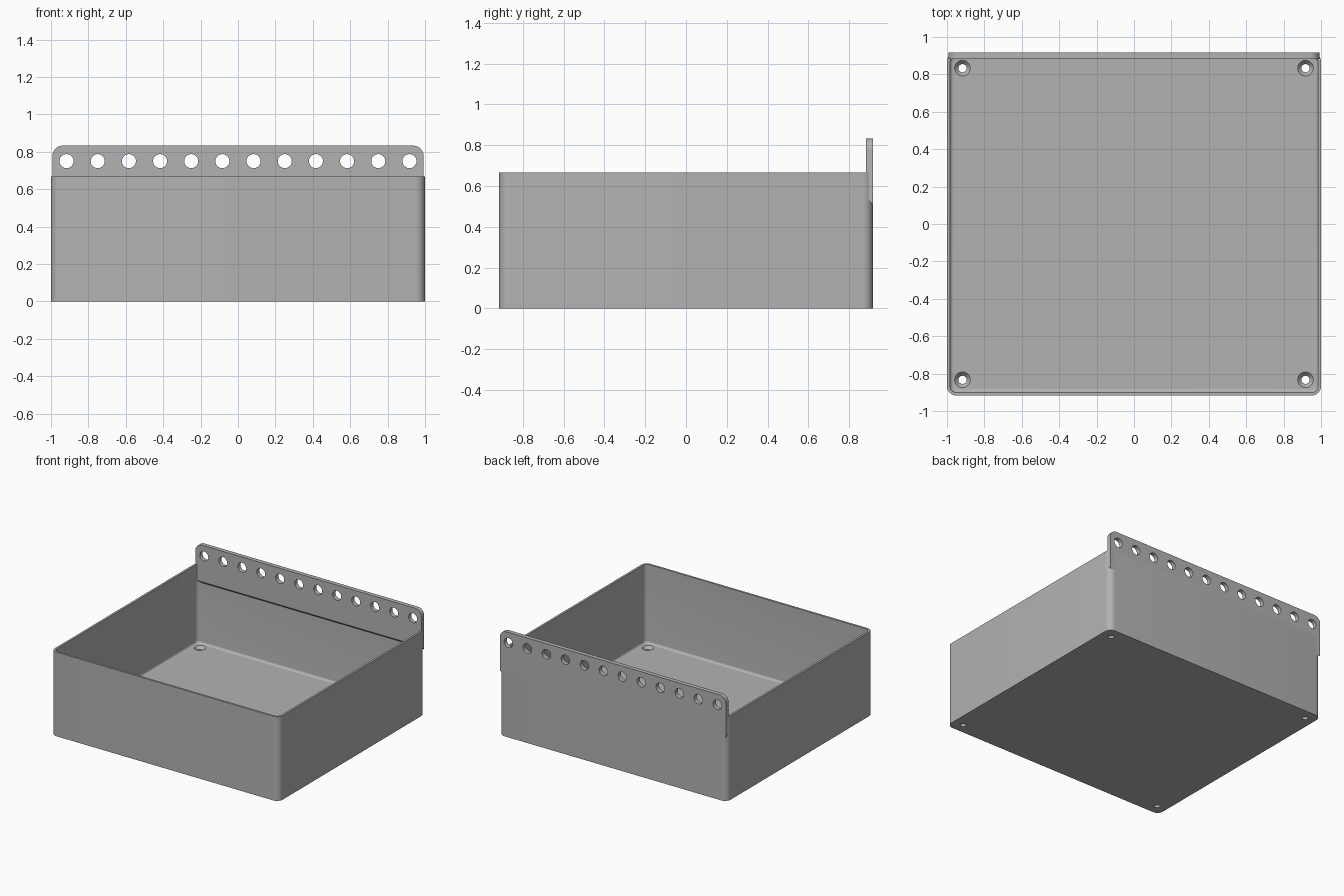
import bpy, bmesh, math

cube = bpy.data.objects.get("Cube")
if cube:
    bpy.data.objects.remove(cube, do_unlink=True)

W, D, H = 1.0, 0.917, 0.667      # half width, half depth, wall height
WALL, FLOOR, FILLET = 0.0167, 0.042, 0.018
RADIUS = 0.05

grey = bpy.data.materials.new("light grey plastic")
grey.use_nodes = True
grey.diffuse_color = (0.45, 0.45, 0.45, 1)
grey.node_tree.nodes["Principled BSDF"].inputs["Base Color"].default_value = grey.diffuse_color


def make_object(name, bm):
    bmesh.ops.recalc_face_normals(bm, faces=bm.faces)
    mesh = bpy.data.meshes.new(name)
    bm.to_mesh(mesh)
    bm.free()
    mesh.materials.append(grey)
    obj = bpy.data.objects.new(name, mesh)
    bpy.context.collection.objects.link(obj)
    return obj


def rounded_ring(bm, inset, z, steps=8):
    """Loop of vertices around a rounded rectangle."""
    r = RADIUS - inset
    ring = []
    for k, (sx, sy) in enumerate([(1, 1), (-1, 1), (-1, -1), (1, -1)]):
        for i in range(steps + 1):
            a = (k + i / steps) * math.pi / 2
            ring.append(bm.verts.new((sx * (W - RADIUS) + r * math.cos(a),
                                      sy * (D - RADIUS) + r * math.sin(a), z)))
    return ring


def lathe(bm, x, y, profile, steps=32):
    """Closed turned solid from (radius, z) points."""
    rings = [[bm.verts.new((x + r * math.cos(i * math.tau / steps),
                            y + r * math.sin(i * math.tau / steps), z))
              for i in range(steps)] for r, z in profile]
    bridge(bm, rings)


def bridge(bm, rings):
    for a, b in zip(rings, rings[1:]):
        for i in range(len(a)):
            j = (i + 1) % len(a)
            bm.faces.new((a[i], a[j], b[j], b[i]))
    bm.faces.new(rings[0])
    bm.faces.new(rings[-1])


def cut(obj, cutter):
    mod = obj.modifiers.new("holes", "BOOLEAN")
    mod.operation = "DIFFERENCE"
    mod.solver = "EXACT"
    mod.object = cutter
    bpy.context.view_layer.objects.active = obj
    bpy.ops.object.modifier_apply(modifier=mod.name)
    bpy.data.objects.remove(cutter, do_unlink=True)


def smooth(obj):
    bpy.ops.object.select_all(action="DESELECT")
    obj.select_set(True)
    bpy.context.view_layer.objects.active = obj
    bpy.ops.object.shade_smooth_by_angle(angle=math.radians(30))


# Open tray: outer wall, rim, inner wall and filleted floor
bm = bmesh.new()
rings = [rounded_ring(bm, 0, 0), rounded_ring(bm, 0, H), rounded_ring(bm, WALL, H)]
for i in range(7):
    a = i / 6 * math.pi / 2
    rings.append(rounded_ring(bm, WALL + FILLET * (1 - math.cos(a)),
                              FLOOR + FILLET * (1 - math.sin(a))))
bridge(bm, rings)
tray = make_object("tray", bm)

# Countersunk screw holes in the floor corners
bm = bmesh.new()
for x in (-0.917, 0.917):
    for y in (-0.833, 0.833):
        lathe(bm, x, y, [(0.022, -0.05), (0.022, FLOOR - 0.022),
                         (0.042, FLOOR), (0.042, FLOOR + 0.05)])
cut(tray, make_object("screw_hole_cutter", bm))

# Hanging plate with rounded top corners and sloped lower edge
PX, TOP, FRONT, R = 0.992, 0.833, 0.883, 0.055
outline = [(-PX, None), (PX, None)]
for sx, start in ((1, 0), (-1, math.pi / 2)):
    for i in range(9):
        a = start + i / 8 * math.pi / 2
        outline.append((sx * (PX - R) + R * math.cos(a), TOP - R + R * math.sin(a)))
bm = bmesh.new()
sides = [[bm.verts.new((x, y, low if z is None else z)) for x, z in outline]
         for y, low in ((FRONT, 0.542), (D, 0.508))]
bridge(bm, sides)
plate = make_object("hanging_plate", bm)

# Row of round holes through the plate
bm = bmesh.new()
for i in range(12):
    x = (i - 5.5) / 6
    rings = [[bm.verts.new((x + 0.0375 * math.cos(k * math.tau / 32), y,
                            0.75 + 0.0375 * math.sin(k * math.tau / 32)))
              for k in range(32)] for y in (FRONT - 0.1, D + 0.1)]
    bridge(bm, rings)
cut(plate, make_object("plate_hole_cutter", bm))

for part in (tray, plate):
    smooth(part)
